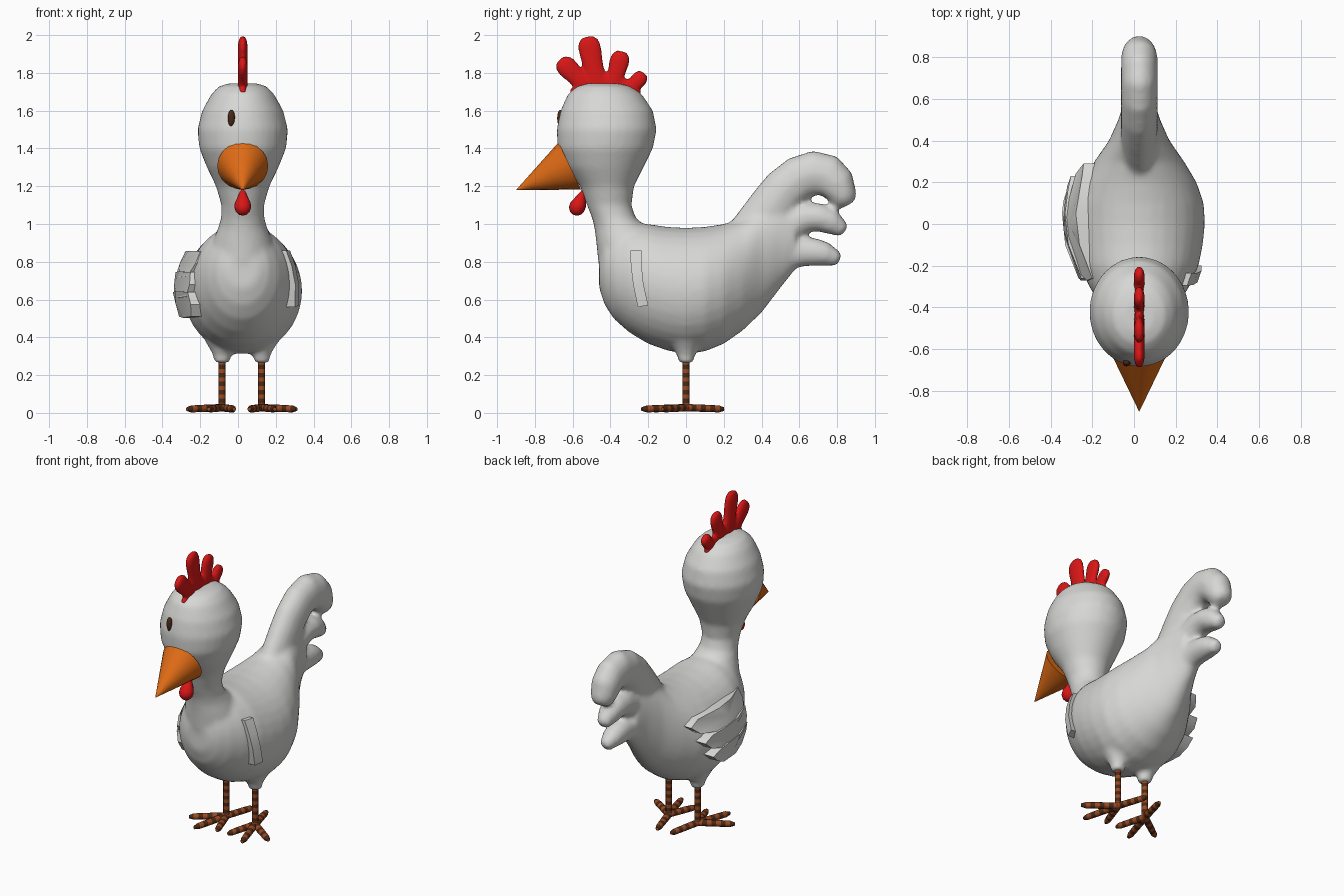
import bpy, bmesh, math
from mathutils import Vector as V

if "Cube" in bpy.data.objects:
    bpy.data.objects.remove(bpy.data.objects["Cube"])

CX = 0.025  # middle plane of head and body


def material(name, rgb):
    m = bpy.data.materials.new(name)
    m.diffuse_color = (*rgb, 1)
    m.use_nodes = True
    m.node_tree.nodes["Principled BSDF"].inputs["Base Color"].default_value = m.diffuse_color
    return m


WHITE = material("white_feathers", (0.68, 0.68, 0.67))
RED = material("red_comb", (0.70, 0.008, 0.008))
ORANGE = material("orange_beak", (0.75, 0.15, 0.008))
RUST = material("rust_leg", (0.34, 0.07, 0.015))
BROWN = material("dark_brown", (0.07, 0.022, 0.008))


def loft(bm, rings, sides=24, stripes=False):
    """Skin a closed tube through rings of (centre, u axis, v axis)."""
    rows = []
    for c, u, v in rings:
        rows.append([bm.verts.new(c + u * math.cos(a) + v * math.sin(a))
                     for a in (2 * math.pi * i / sides for i in range(sides))])
    for k in range(len(rows) - 1):
        for i in range(sides):
            j = (i + 1) % sides
            f = bm.faces.new((rows[k][i], rows[k][j], rows[k + 1][j], rows[k + 1][i]))
            f.material_index = k % 2 if stripes else 0
    bm.faces.new(rows[0][::-1])
    bm.faces.new(rows[-1])


def tube(bm, pts, rx, sides=20):
    """Curved tube in the middle plane: pts are (y, z, radius), rx caps the width."""
    P = [V((CX, y, z)) for y, z, r in pts]
    rings = []
    for k, (y, z, r) in enumerate(pts):
        t = (P[min(k + 1, len(P) - 1)] - P[max(k - 1, 0)]).normalized()
        rings.append((P[k], V((min(rx, r), 0, 0)), V((0, -t.z, t.y)) * r))
    # rounded tip
    c, u, v = rings[-1]
    for d, s in ((0.5, 0.85), (0.85, 0.5)):
        rings.append((c + t * pts[-1][2] * d, u * s, v * s))
    loft(bm, rings, sides)


def finish(bm, name, mats, voxel=0, smooth=0, angle=40):
    bmesh.ops.recalc_face_normals(bm, faces=bm.faces[:])
    me = bpy.data.meshes.new(name)
    bm.to_mesh(me)
    bm.free()
    ob = bpy.data.objects.new(name, me)
    bpy.context.collection.objects.link(ob)
    for m in mats:
        me.materials.append(m)
    if voxel:
        r = ob.modifiers.new("merge", 'REMESH')
        r.mode, r.voxel_size, r.use_smooth_shade = 'VOXEL', voxel, True
        s = ob.modifiers.new("soften", 'SMOOTH')
        s.factor, s.iterations = 0.5, smooth
    else:
        bpy.ops.object.select_all(action='DESELECT')
        ob.select_set(True)
        bpy.context.view_layer.objects.active = ob
        bpy.ops.object.shade_smooth_by_angle(angle=math.radians(angle))
    return ob


# ---- body, neck, head, tail and thigh knobs, merged into one skin ----
bm = bmesh.new()
torso = [(-.46, .66, .84, .08), (-.43, .57, .94, .14), (-.38, .495, .97, .19),
         (-.3, .425, 1.0, .24), (-.2, .365, 1.0, .285), (-.1, .33, .985, .305),
         (0, .31, .98, .315), (.1, .325, .985, .31), (.2, .365, 1.0, .275),
         (.3, .435, 1.03, .215), (.4, .53, 1.1, .145), (.5, .66, 1.13, .1),
         (.58, .76, 1.1, .075)]  # y, bottom, top, half width
loft(bm, [(V((CX, y, (a + b) / 2)), V((w, 0, 0)), V((0, 0, (b - a) / 2)))
          for y, a, b, w in torso], 32)
head = [(1.745, -.52, -.36, .07), (1.73, -.575, -.295, .125), (1.69, -.625, -.235, .165),
        (1.6, -.665, -.175, .215), (1.5, -.685, -.155, .24), (1.4, -.68, -.175, .23),
        (1.3, -.635, -.225, .19), (1.2, -.56, -.275, .142), (1.1, -.525, -.288, .113),
        (1.03, -.497, -.265, .115), (.98, -.485, -.2, .13), (.9, -.475, -.15, .16),
        (.8, -.465, -.12, .17), (.7, -.44, -.15, .16)]  # z, front, back, half width
loft(bm, [(V((CX, (a + b) / 2, z)), V((w, 0, 0)), V((0, (b - a) / 2, 0)))
          for z, a, b, w in head], 32)
tube(bm, [(.3, .86, .14), (.38, .97, .14), (.46, 1.1, .125), (.52, 1.18, .12),
          (.6, 1.245, .118), (.68, 1.27, .12), (.75, 1.255, .115), (.8, 1.21, .1),
          (.825, 1.16, .08)], .088)
tube(bm, [(.45, .93, .1), (.55, 1.0, .09), (.64, 1.035, .08), (.71, 1.035, .075),
          (.77, 1.01, .068), (.805, .985, .052)], .075)
tube(bm, [(.42, .8, .1), (.53, .84, .085), (.62, .855, .08), (.69, .85, .073),
          (.74, .84, .064), (.775, .825, .05)], .07)
for x in (-.085, .125):
    loft(bm, [(V((x, 0, z)), V((r, 0, 0)), V((0, r, 0)))
              for z, r in ((.265, .042), (.3, .046), (.33, .06), (.37, .085), (.42, .09))])
finish(bm, "body", [WHITE], .016, 7)

# ---- comb: lobes fanning out of a low base ----
bm = bmesh.new()
tube(bm, [(-.6, 1.68, .03), (-.54, 1.72, .06), (-.43, 1.74, .07), (-.32, 1.71, .06),
          (-.27, 1.69, .035)], .022)
for y0, z0, y1, z1, r in ((-.53, 1.73, -.635, 1.835, .056), (-.47, 1.73, -.512, 1.94, .061),
                          (-.39, 1.72, -.35, 1.87, .053), (-.31, 1.69, -.245, 1.77, .043)):
    n = [(y0 + (y1 - y0) * t, z0 + (z1 - z0) * t, r * s)
         for t, s in ((0, 1.0), (.5, .88), (.8, .98), (1, 1.0))]
    tube(bm, n, .026)
finish(bm, "comb", [RED], .009, 4)

# ---- wattle: teardrop hanging below the beak ----
bm = bmesh.new()
drop = [(1.2, .004, -.53), (1.17, .015, -.545), (1.14, .028, -.56), (1.115, .041, -.57),
        (1.09, .045, -.575), (1.065, .037, -.577), (1.05, .022, -.577), (1.045, .006, -.577)]
loft(bm, [(V((CX, y, z)), V((r, 0, 0)), V((0, r, 0))) for z, r, y in drop], 16)
finish(bm, "wattle", [RED], angle=60)

# ---- beak: slanted cone ----
bm = bmesh.new()
base, tip = V((CX, -.615, 1.307)), V((CX, -.9, 1.18))
loft(bm, [(base.lerp(tip, t), V((.135, 0, 0)) * (1 - t), V((0, -.06, .125)) * (1 - t))
          for t in (0, .35, .7, .99)], 20)
finish(bm, "beak", [ORANGE])

# ---- eye: small oval button ----
bm = bmesh.new()
bmesh.ops.create_uvsphere(bm, u_segments=16, v_segments=10, radius=1)
for v in bm.verts:
    v.co = V((-.035 + v.co.x * .019, -.664 + v.co.y * .018, 1.56 + v.co.z * .045))
finish(bm, "eye", [BROWN])


# ---- wings: curved blades hugging the flanks ----
def blade(name, outline, surface, depth, mat=WHITE):
    bm = bmesh.new()
    outer = [bm.verts.new((surface(y, z), y, z)) for y, z in outline]
    inner = [bm.verts.new((surface(y, z) + depth, y, z)) for y, z in outline]
    cy = sum(p[0] for p in outline) / len(outline)
    cz = sum(p[1] for p in outline) / len(outline)
    mid = [bm.verts.new((surface(cy, cz) + d, cy, cz)) for d in (0, depth)]
    for i in range(len(outline)):
        j = (i + 1) % len(outline)
        bm.faces.new((outer[i], outer[j], mid[0]))
        bm.faces.new((inner[j], inner[i], mid[1]))
        bm.faces.new((outer[j], outer[i], inner[i], inner[j]))
    return finish(bm, name, [mat])


def left_flank(y, z):
    return -.342 + .94 * (y - .03) ** 2 + 1.5 * (z - .66) ** 2


feathers = (("wing_lower", .575, .17, -.004), ("wing_middle", .68, .23, 0),
            ("wing_upper", .79, .29, .006))
for name, z, back, shift in feathers:
    h = .065
    shape = [(-.26, z + h), (-.27, z), (-.23, z - h), (-.1, z - h * 1.1), (.05, z - h),
             (back - .05, z - h * .5), (back, z + h * .2), (back - .06, z + h * .8),
             (.05, z + h), (-.1, z + h * 1.05)]
    blade(name, shape, lambda y, z, s=shift: left_flank(y, z) + s, .1)


def right_flank(y, z):
    return .318 - 1.1 * (z - .66) ** 2 + .35 * (y + .24)


front = [(-.295, .86), (-.292, .78), (-.28, .68), (-.255, .56)]
rear = [(-.2, .57), (-.225, .68), (-.235, .78), (-.235, .86)]
bm = bmesh.new()
rows = [[bm.verts.new((right_flank(*p) - d, *p)) for p, d in
         ((a, 0), (b, 0), (b, .08), (a, .08))] for a, b in zip(front, rear[::-1])]
for a, b in zip(rows, rows[1:]):
    for i in range(4):
        bm.faces.new((a[i], a[(i + 1) % 4], b[(i + 1) % 4], b[i]))
bm.faces.new(rows[0])
bm.faces.new(rows[-1])
finish(bm, "right_wing_edge", [WHITE])

# ---- legs and feet, banded ----
toes = ((.185, -.125), (.07, -.235), (-.065, -.19), (-.055, .2))
for side, x in (("left", -.085), ("right", .125)):
    s = 1 if side == "right" else -1
    bm = bmesh.new()
    loft(bm, [(V((x, 0, .03 + .0225 * k)), V((.019, 0, 0)), V((0, .019, 0)))
              for k in range(12)], 12, True)
    for tx, ty in toes:
        d = V((tx * s, ty, 0))
        across = V((-d.y, d.x, 0)).normalized()
        rings = []
        for k in range(9):
            t = k / 8
            r = .024 - .006 * t if k < 8 else .01
            rings.append((V((x, 0, .028 - .008 * t)) + d * t, across * r,
                          V((0, 0, min(r, .02)))))
        loft(bm, rings, 10, True)
    finish(bm, side + "_leg", [RUST, BROWN], angle=50)
